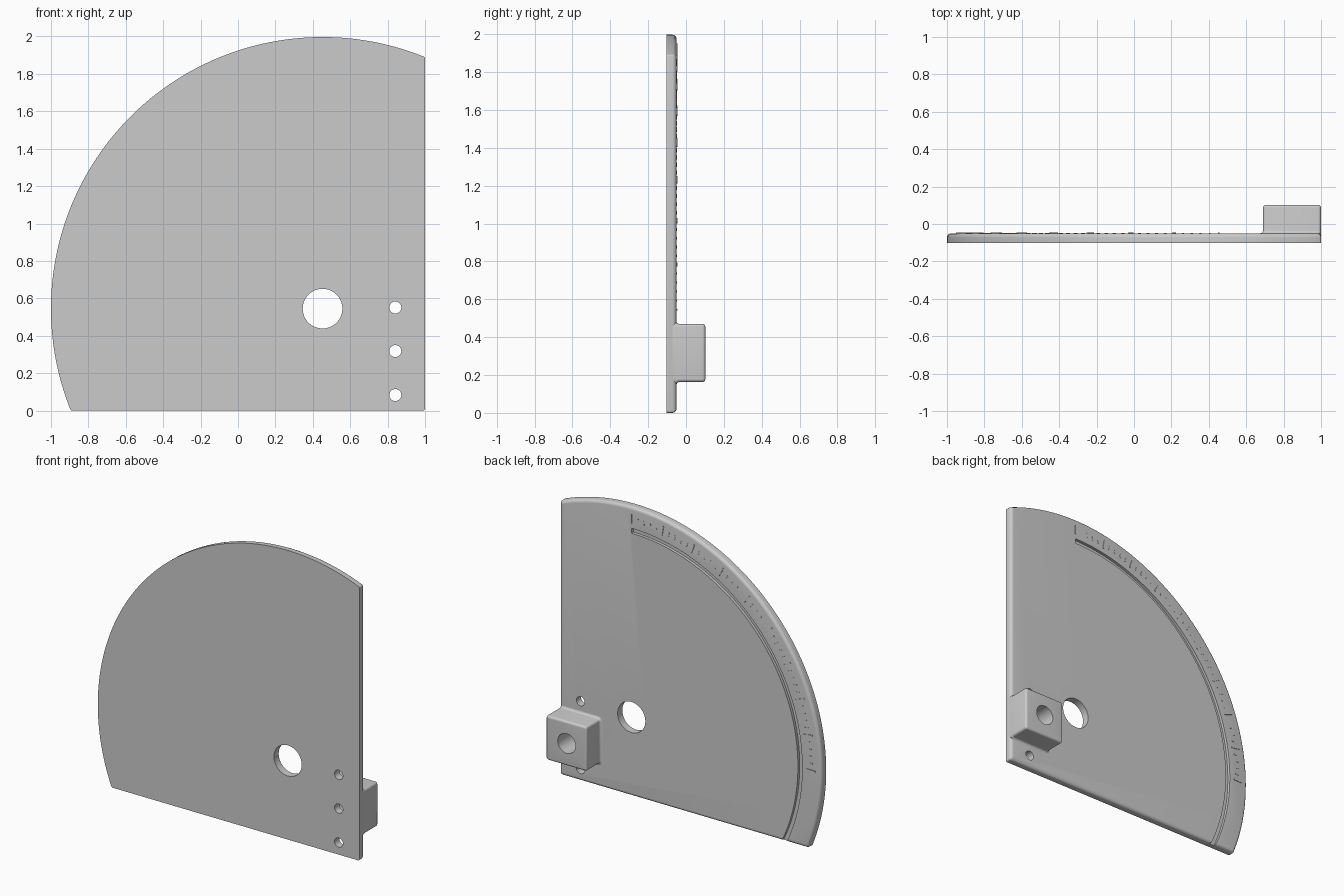
import bpy, bmesh
from math import sin, cos, asin, acos, pi, radians

if "Cube" in bpy.data.objects:
    bpy.data.objects.remove(bpy.data.objects["Cube"], do_unlink=True)

CX, CZ, R = 0.452, 0.545, 1.452          # centre and radius of the dial
FRONT, BACK, TOP = -0.102, -0.05, 0.102  # depth of plate front, plate back, boss end

grey = bpy.data.materials.new("grey plastic")
grey.use_nodes = True
colour = (0.6, 0.6, 0.6, 1)
grey.diffuse_color = colour
grey.node_tree.nodes["Principled BSDF"].inputs["Base Color"].default_value = colour


def make(name, bm):
    bmesh.ops.recalc_face_normals(bm, faces=bm.faces)
    mesh = bpy.data.meshes.new(name)
    bm.to_mesh(mesh)
    bm.free()
    ob = bpy.data.objects.new(name, mesh)
    mesh.materials.append(grey)
    bpy.context.collection.objects.link(ob)
    return ob


def loft(bm, rings):
    """Skin a list of (y, [(x, z), ...]) rings and cap both ends."""
    loops = [[bm.verts.new((x, y, z)) for x, z in pts] for y, pts in rings]
    n = len(loops[0])
    for a, b in zip(loops, loops[1:]):
        for i in range(n):
            j = (i + 1) % n
            bm.faces.new((a[i], a[j], b[j], b[i]))
    bm.faces.new(loops[0])
    bm.faces.new(loops[-1])


def arc(r, start, end, steps, x=CX, z=CZ):
    return [(x + r * cos(start + (end - start) * i / steps),
             z + r * sin(start + (end - start) * i / steps)) for i in range(steps + 1)]


def circle(x, z, r, steps=48):
    return arc(r, 0, 2 * pi, steps, x, z)[:-1]


def band(r0, r1, start, end, steps):
    return arc(r1, start, end, steps) + arc(r0, end, start, steps)


def select(ob):
    bpy.ops.object.select_all(action='DESELECT')
    ob.select_set(True)
    bpy.context.view_layer.objects.active = ob


def cut(ob, y0, y1, pts):
    bm = bmesh.new()
    loft(bm, [(y0, pts), (y1, pts)])
    cutter = make("cutter", bm)
    cutter.hide_render = True
    mod = ob.modifiers.new("cut", 'BOOLEAN')
    mod.operation, mod.solver, mod.object = 'DIFFERENCE', 'EXACT', cutter
    select(ob)
    bpy.ops.object.modifier_apply(modifier=mod.name)
    bpy.data.objects.remove(cutter, do_unlink=True)


STEPS = 5
quarter = [i * pi / 2 / STEPS for i in range(STEPS + 1)]


# Dial plate: truncated disc with rounded corners and a rounded back rim
def plate_outline(d):
    c = 0.012                      # corner radius
    e = d + c
    core = R - e
    a0 = acos((1 - e - CX) / core)
    a1 = pi + asin((CZ - e) / core)
    top_z = CZ + core * sin(a0)
    left_x = CX + core * cos(a1)
    return (arc(c, -pi / 2, 0, 4, 1 - e, e)
            + arc(c, 0, a0, 4, 1 - e, top_z)
            + arc(R - d, a0, a1, 120)[1:-1]
            + arc(c, a1, 1.5 * pi, 4, left_x, e))


RIM = 0.022
bm = bmesh.new()
loft(bm, [(FRONT, plate_outline(0))]
     + [(BACK - RIM * (1 - sin(a)), plate_outline(RIM * (1 - cos(a)))) for a in quarter])
plate = make("dial_plate", bm)


# Clamp boss: rounded block flaring into the plate, flush with its straight side
def block_outline(d):
    r = 0.016 + max(d, -0.012)
    x0, x1, z0, z1 = 0.69 - d, 1 + min(d, 0), 0.163 - d, 0.47 + d
    pts = []
    for k, (x, z) in enumerate([(x1 - r, z1 - r), (x0 + r, z1 - r), (x0 + r, z0 + r), (x1 - r, z0 + r)]):
        pts += arc(r, k * pi / 2, (k + 1) * pi / 2, 5, x, z)
    return pts


FLARE, ROUND = 0.016, 0.015
rings = [(BACK - RIM, block_outline(FLARE))]
rings += [(BACK + FLARE * (1 - cos(a)), block_outline(FLARE * (1 - sin(a)))) for a in quarter]
rings += [(TOP - ROUND * (1 - sin(a)), block_outline(-ROUND * (1 - cos(a)))) for a in quarter]
bm = bmesh.new()
loft(bm, rings)
boss = make("clamp_boss", bm)

# Pivot hole, screw holes, boss socket and the curved groove
SX, SZ = 0.841, 0.318
cut(plate, -1, 1, circle(CX, CZ, 0.106, 64))
for z in (0.083, SZ, 0.551):
    cut(plate, -1, 1, circle(SX, z, 0.032))
cut(boss, -1, 1, circle(SX, SZ, 0.068))
cut(plate, BACK - 0.02, 1, band(1.272, 1.305, pi / 2, radians(212), 110))

# Raised scale ticks, longer and taller at every fifth mark
bm = bmesh.new()
for i in range(46):
    a = pi / 2 + radians(2 * i)
    r0, r1, height = (1.34, 1.405, 0.004) if i % 5 == 0 else (1.355, 1.383, 0.002)
    w = 0.004 / r0
    tick = band(r0, r1, a - w, a + w, 1)
    loft(bm, [(BACK - 0.002, tick), (BACK + height, tick)])
make("scale_ticks", bm)

for ob in (plate, boss):
    select(ob)
    bpy.ops.object.shade_smooth_by_angle(angle=radians(30))
